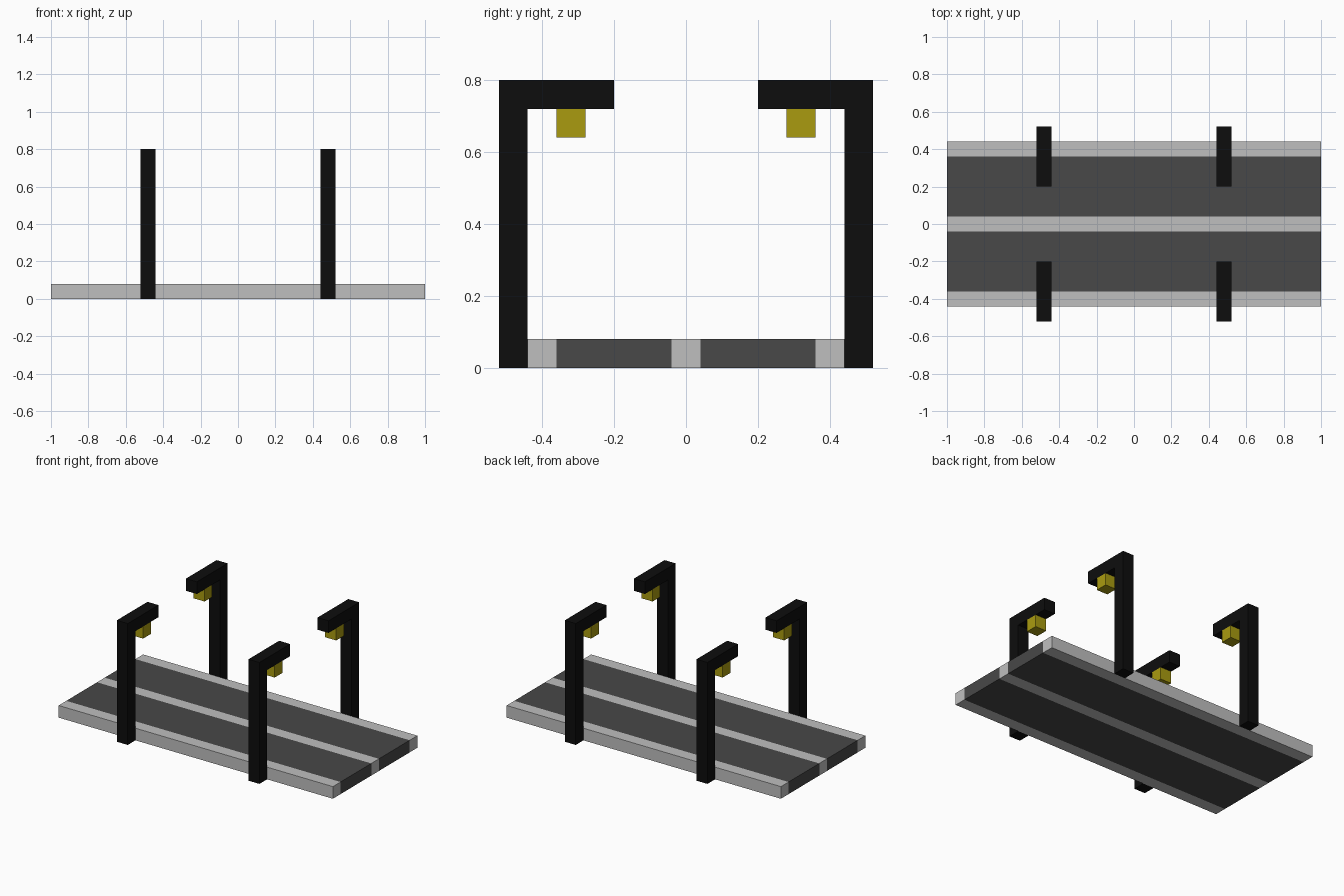
import bpy

cube = bpy.data.objects.get("Cube")
if cube:
    bpy.data.objects.remove(cube, do_unlink=True)


def material(name, rgb):
    m = bpy.data.materials.new(name)
    m.use_nodes = True
    m.diffuse_color = (*rgb, 1)
    bsdf = m.node_tree.nodes["Principled BSDF"]
    bsdf.inputs["Base Color"].default_value = (*rgb, 1)
    bsdf.inputs["Roughness"].default_value = 0.8
    return m


LIGHT_GREY = material("light_grey", (0.52, 0.52, 0.52))
ASPHALT = material("asphalt_grey", (0.065, 0.065, 0.065))
BLACK = material("black", (0.004, 0.004, 0.004))
YELLOW = material("lamp_yellow", (0.40, 0.33, 0.005))


def box(name, x, y, z, mat):
    """Box from (min, max) ranges along each axis."""
    bpy.ops.mesh.primitive_cube_add(size=1, location=[sum(r) / 2 for r in (x, y, z)])
    ob = bpy.context.object
    ob.name = name
    ob.scale = [max(r) - min(r) for r in (x, y, z)]
    bpy.ops.object.transform_apply(location=False, rotation=False, scale=True)
    ob.data.materials.append(mat)
    return ob


# Road deck: centre strip, two lanes, two kerbs
LENGTH, DECK = (-1, 1), (0, 0.08)
box("centre_strip", LENGTH, (-0.04, 0.04), DECK, LIGHT_GREY)
for side, s in (("front", -1), ("back", 1)):
    box(side + "_lane", LENGTH, (s * 0.04, s * 0.36), DECK, ASPHALT)
    box(side + "_kerb", LENGTH, (s * 0.36, s * 0.44), DECK, LIGHT_GREY)

    # Street lights: post, arm reaching over the road, hanging lamp
    for end, cx in (("right", -0.48), ("left", 0.48)):
        x = (cx - 0.04, cx + 0.04)
        tag = f"{side}_{end}_"
        box(tag + "post", x, (s * 0.44, s * 0.52), (0, 0.72), BLACK)
        box(tag + "arm", x, (s * 0.20, s * 0.52), (0.72, 0.80), BLACK)
        box(tag + "lamp", x, (s * 0.28, s * 0.36), (0.64, 0.72), YELLOW)
